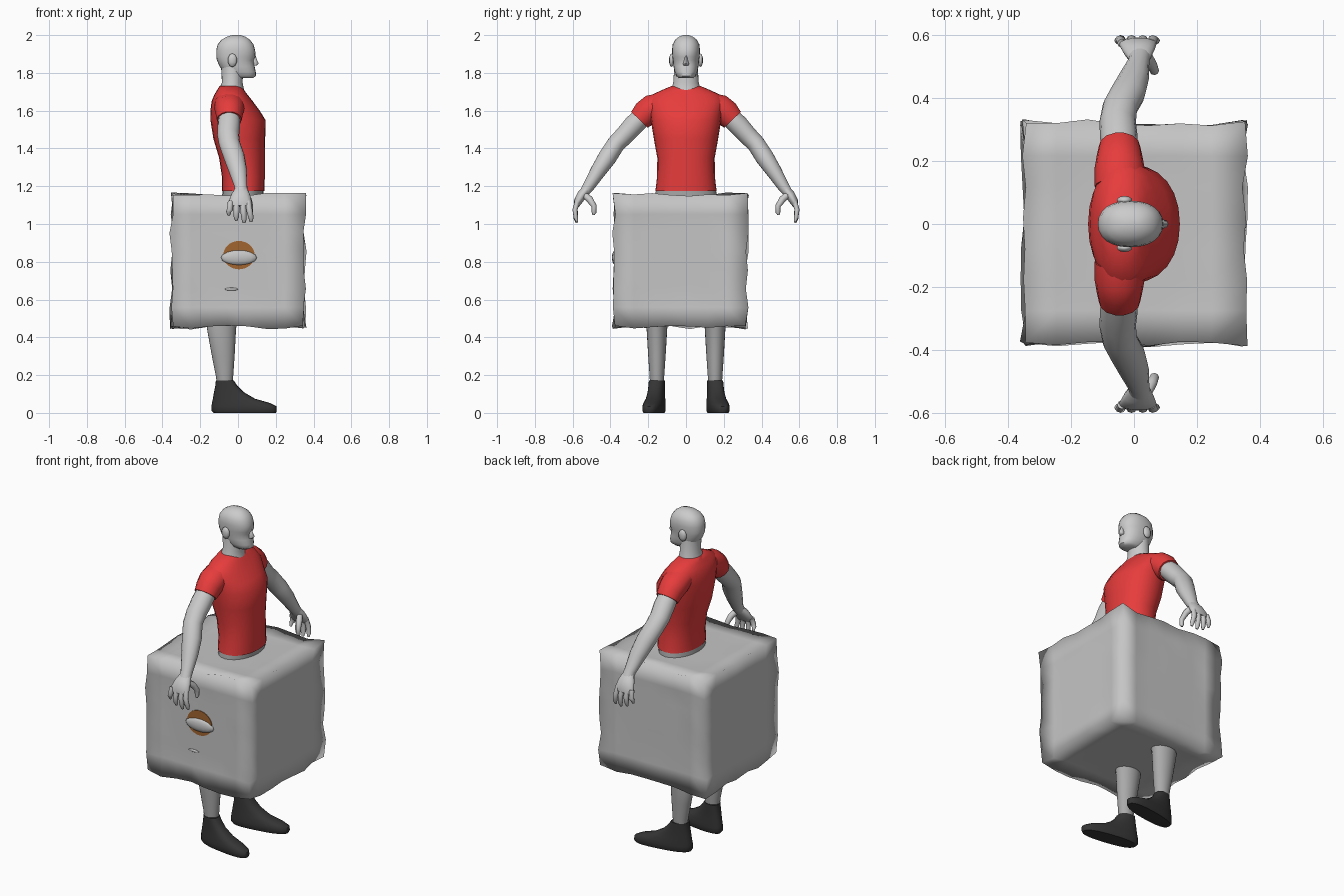
import bpy, bmesh, math, random
from mathutils import Vector

random.seed(4)


def material(name, rgb):
    m = bpy.data.materials.new(name)
    m.diffuse_color = (*rgb, 1)
    return m


SKIN = material("pale grey skin", (0.6, 0.6, 0.6))
BOX = material("box grey", (0.56, 0.56, 0.56))
PANTS = material("trouser grey", (0.4, 0.4, 0.4))
RED = material("shirt red", (0.8, 0.045, 0.045))
BLACK = material("shoe black", (0.035, 0.035, 0.035))
BROWN = material("patch brown", (0.36, 0.13, 0.03))


def finish(bm, name, mat):
    bmesh.ops.recalc_face_normals(bm, faces=bm.faces)
    for f in bm.faces:
        f.smooth = True
    me = bpy.data.meshes.new(name)
    bm.to_mesh(me)
    bm.free()
    me.materials.append(mat)
    ob = bpy.data.objects.new(name, me)
    bpy.context.collection.objects.link(ob)
    return ob


def by_angle(ob, deg=55):
    bpy.ops.object.select_all(action='DESELECT')
    ob.select_set(True)
    bpy.context.view_layer.objects.active = ob
    bpy.ops.object.shade_smooth_by_angle(angle=math.radians(deg))


def loft(name, rings, mat):
    """Skin a list of equal-length point rings and cap both ends."""
    bm = bmesh.new()
    rows = [[bm.verts.new(p) for p in r] for r in rings]
    n = len(rows[0])
    for a, b in zip(rows, rows[1:]):
        for i in range(n):
            j = (i + 1) % n
            bm.faces.new((a[i], a[j], b[j], b[i]))
    bm.faces.new(rows[0])
    bm.faces.new(rows[-1])
    ob = finish(bm, name, mat)
    by_angle(ob)
    return ob


def stack(name, rows, mat, cy=0.0, power=2.0, n=24, toe=0.0):
    """Horizontal rings: rows of (z, back x, front x, half width[, y shift])."""
    rings = []
    for z, x0, x1, ry, *dy in rows:
        ring = []
        for i in range(n):
            a = 2 * math.pi * i / n
            c, s = math.cos(a), math.sin(a)
            c = math.copysign(abs(c) ** (2 / power), c)
            s = math.copysign(abs(s) ** (2 / power), s)
            x = (x0 + x1) / 2 + c * (x1 - x0) / 2
            ring.append((x, cy + (dy[0] if dy else 0) + s * ry + toe * (x + 0.07), z))
        rings.append(ring)
    return loft(name, rings, mat)


def tube(name, path, mat, n=14):
    """Limb along a path of (x, y, z, radius across, radius along x)."""
    pts = [Vector(p[:3]) for p in path]
    rings = []
    for k, p in enumerate(path):
        d = (pts[min(k + 1, len(pts) - 1)] - pts[max(k - 1, 0)]).normalized()
        u = (Vector((1, 0, 0)) - d * d.x).normalized()
        v = d.cross(u)
        rings.append([pts[k] + u * (math.cos(t) * p[4]) + v * (math.sin(t) * p[3])
                      for t in [2 * math.pi * i / n for i in range(n)]])
    return loft(name, rings, mat)


def blob(name, loc, size, mat, seg=16):
    bm = bmesh.new()
    bmesh.ops.create_uvsphere(bm, u_segments=seg, v_segments=seg // 2, radius=1)
    for v in bm.verts:
        v.co = Vector([v.co[i] * size[i] + loc[i] for i in range(3)])
    return finish(bm, name, mat)


# Crumpled box costume
bm = bmesh.new()
bmesh.ops.create_cube(bm, size=2)
bmesh.ops.subdivide_edges(bm, edges=bm.edges[:], cuts=6, use_grid_fill=True)
for v in bm.verts:
    c = v.co.copy()
    border = [i for i in range(3) if abs(c[i]) > 0.99]
    for i in range(3):
        jitter = random.uniform(-0.006, 0.02) if len(border) > 1 and i in border \
            else random.uniform(-0.002, 0.002)
        v.co[i] = c[i] * 0.343 + math.copysign(jitter, c[i])
    v.co += Vector((0, -0.03, 0.805))
finish(bm, "box_costume", BOX)

# Brown round patch with a grey fold across it, and a small crease
bm = bmesh.new()
bmesh.ops.create_circle(bm, cap_ends=True, segments=32, radius=1)
for v in bm.verts:
    v.co = Vector((0.005 + v.co.x * 0.083, -0.378, 0.835 + v.co.y * 0.075))
bm.faces.ensure_lookup_table()
ext = bmesh.ops.extrude_face_region(bm, geom=bm.faces[:])
for g in ext['geom']:
    if isinstance(g, bmesh.types.BMVert):
        g.co.y += 0.008
by_angle(finish(bm, "round_patch", BROWN), 30)
blob("patch_fold", (0.005, -0.374, 0.822), (0.095, 0.018, 0.04), BOX)
blob("small_crease", (-0.035, -0.374, 0.655), (0.035, 0.006, 0.008), BOX)

# Shirt body
stack("shirt", [(1.175, -0.085, 0.14, 0.162), (1.25, -0.085, 0.142, 0.153),
                (1.35, -0.1, 0.142, 0.152), (1.45, -0.13, 0.144, 0.17),
                (1.55, -0.146, 0.146, 0.186), (1.6, -0.146, 0.115, 0.192),
                (1.65, -0.14, 0.078, 0.205), (1.685, -0.125, 0.05, 0.18),
                (1.71, -0.11, 0.032, 0.125), (1.73, -0.098, 0.015, 0.078)],
      RED, power=2.15)

# Hips under the shirt
stack("hips", [(0.84, -0.1, 0.11, 0.15), (0.95, -0.11, 0.125, 0.185),
               (1.1, -0.09, 0.133, 0.172), (1.19, -0.08, 0.136, 0.157)], PANTS)

# Neck and head
stack("neck", [(1.67, -0.1, 0.04, 0.085), (1.72, -0.098, 0.03, 0.076),
               (1.75, -0.085, 0.024, 0.067), (1.84, -0.09, 0.03, 0.062)], SKIN)
stack("head", [(1.772, -0.02, 0.078, 0.036), (1.783, -0.05, 0.095, 0.05),
               (1.805, -0.075, 0.094, 0.06), (1.835, -0.098, 0.088, 0.066),
               (1.868, -0.112, 0.083, 0.069), (1.885, -0.115, 0.093, 0.072),
               (1.92, -0.115, 0.091, 0.074), (1.95, -0.108, 0.082, 0.071),
               (1.975, -0.088, 0.064, 0.058), (1.991, -0.06, 0.04, 0.038),
               (2.0, -0.03, 0.015, 0.014)], SKIN, power=2.25)
# Nose wedge and lips
stack("nose", [(1.84, 0.07, 0.1, 0.014), (1.85, 0.07, 0.11, 0.015),
               (1.87, 0.07, 0.1, 0.009), (1.895, 0.07, 0.092, 0.007)], SKIN, n=8)
blob("lips", (0.086, 0, 0.818), (0.01, 0.024, 0.008), SKIN, 10)

for s, side in ((-1, "right"), (1, "left")):
    # Ear
    blob(side + "_ear", (-0.03, s * 0.076, 1.867), (0.026, 0.014, 0.036), SKIN, 10)
    # Sleeve
    tube(side + "_sleeve", [(-0.045, s * 0.12, 1.64, 0.06, 0.08),
                            (-0.046, s * 0.175, 1.613, 0.077, 0.08),
                            (-0.046, s * 0.215, 1.585, 0.073, 0.073),
                            (-0.046, s * 0.247, 1.552, 0.062, 0.066)], RED)
    # Arm
    tube(side + "_arm", [(-0.046, s * 0.22, 1.58, 0.052, 0.056),
                         (-0.048, s * 0.275, 1.525, 0.056, 0.06),
                         (-0.052, s * 0.325, 1.47, 0.052, 0.058),
                         (-0.045, s * 0.37, 1.425, 0.049, 0.056),
                         (-0.02, s * 0.415, 1.355, 0.05, 0.056),
                         (0.0, s * 0.465, 1.28, 0.042, 0.048),
                         (0.015, s * 0.515, 1.2, 0.032, 0.034),
                         (0.018, s * 0.54, 1.165, 0.026, 0.036)], SKIN)
    # Palm
    tube(side + "_palm", [(0.018, s * 0.525, 1.185, 0.024, 0.034),
                          (0.015, s * 0.55, 1.155, 0.027, 0.05),
                          (0.012, s * 0.572, 1.12, 0.023, 0.06),
                          (0.012, s * 0.58, 1.095, 0.014, 0.055)], SKIN)
    # Four fingers
    for k, (x, end) in enumerate(((-0.043, 1.045), (-0.008, 1.018),
                                  (0.028, 1.006), (0.06, 1.012))):
        tube(f"{side}_finger_{k + 1}",
             [(x * 0.9, s * 0.575, 1.12, 0.014, 0.015),
              (x, s * 0.588, 1.075, 0.013, 0.016),
              (x * 1.15, s * 0.583, end + 0.02, 0.011, 0.014),
              (x * 1.15, s * 0.577, end, 0.006, 0.007)], SKIN, 8)
    # Thumb
    tube(side + "_thumb", [(0.035, s * 0.545, 1.16, 0.017, 0.018),
                           (0.055, s * 0.51, 1.13, 0.019, 0.018),
                           (0.065, s * 0.487, 1.095, 0.014, 0.015),
                           (0.066, s * 0.487, 1.06, 0.012, 0.012),
                           (0.066, s * 0.49, 1.048, 0.006, 0.006)], SKIN, 8)
    # Leg
    stack(side + "_leg", [(0.14, -0.11, -0.03, 0.036), (0.2, -0.118, -0.025, 0.039),
                          (0.3, -0.138, -0.018, 0.046), (0.45, -0.165, -0.01, 0.055),
                          (0.58, -0.13, 0.02, 0.062, -s * 0.02),
                          (0.8, -0.1, 0.09, 0.085, -s * 0.05),
                          (0.95, -0.1, 0.11, 0.09, -s * 0.07)],
          PANTS, cy=s * 0.154)
    # Shoe
    stack(side + "_shoe", [(0, -0.13, 0.2, 0.047), (0.012, -0.14, 0.205, 0.053),
                           (0.035, -0.14, 0.203, 0.053), (0.052, -0.138, 0.17, 0.051),
                           (0.075, -0.133, 0.09, 0.047), (0.11, -0.127, 0.03, 0.043),
                           (0.145, -0.12, -0.005, 0.042), (0.172, -0.117, -0.022, 0.041)],
          BLACK, cy=s * 0.154, power=2.5, toe=s * 0.15)
